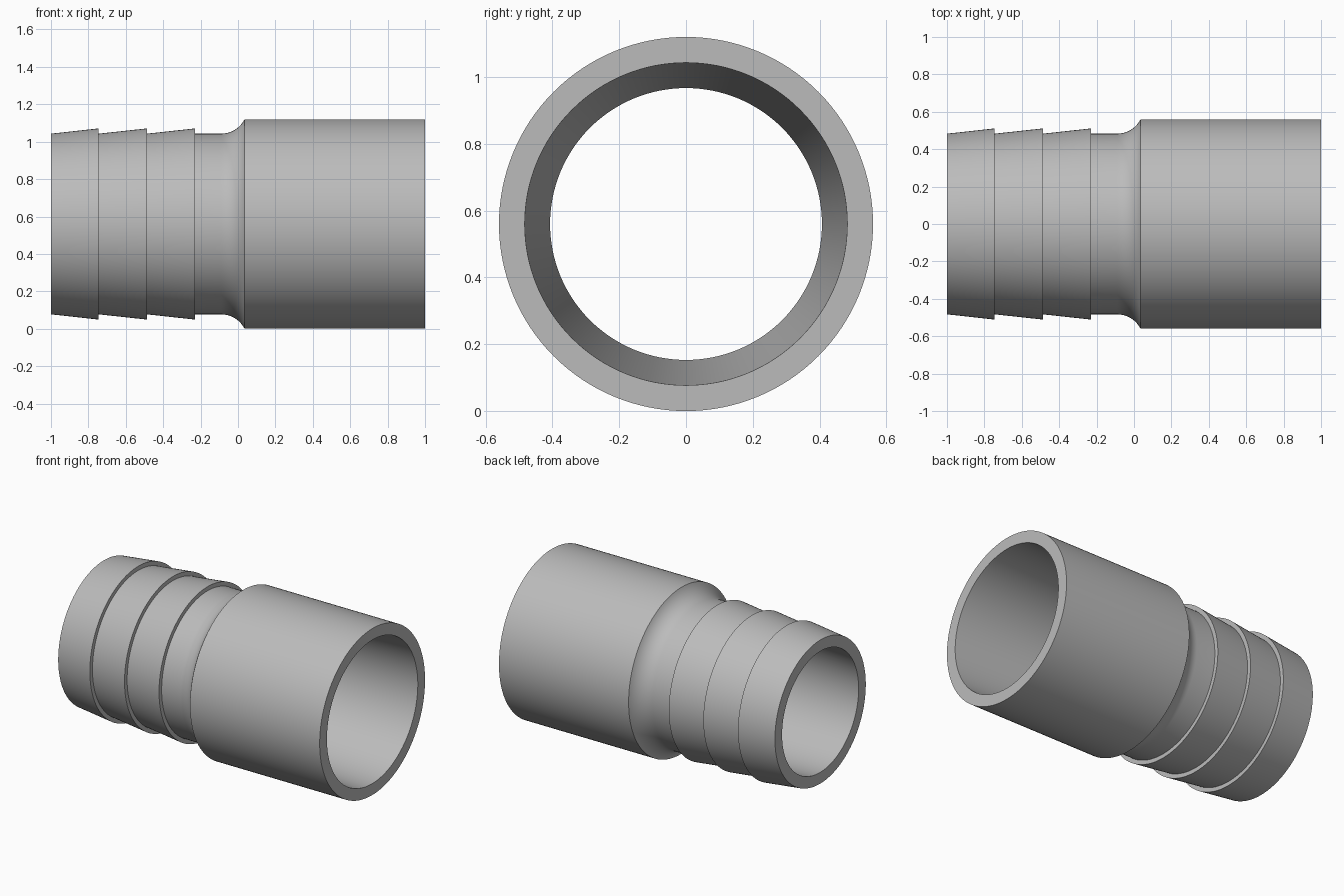
import bpy
import bmesh
import math
from mathutils import Matrix, Vector

SEGMENTS = 128
AXIS_HEIGHT = 0.56
WIDE, NARROW = 0.56, 0.483      # outer radii of socket and hose end
BARB = 0.511                    # radius of each barb ridge

cube = bpy.data.objects.get("Cube")
if cube:
    bpy.data.objects.remove(cube, do_unlink=True)

# Plain grey plastic
grey = bpy.data.materials.new("grey_plastic")
grey.use_nodes = True
colour = (0.5, 0.5, 0.5, 1)
grey.diffuse_color = colour
grey.node_tree.nodes["Principled BSDF"].inputs["Base Color"].default_value = colour

# Profile as (x, radius): three barbs on the hose end
profile = []
ridges = [-1.0, -0.745, -0.487, -0.23]
for start, end in zip(ridges, ridges[1:]):
    profile += [(start, NARROW), (end, BARB)]
profile.append((ridges[-1], NARROW))

# Concave fillet from the neck up to the socket
fillet_start, fillet_end = -0.09, 0.035
dx, dr = fillet_end - fillet_start, WIDE - NARROW
radius = (dx * dx + dr * dr) / (2 * dr)
sweep = math.asin(dx / radius)
for i in range(13):
    a = sweep * i / 12
    profile.append((fillet_start + radius * math.sin(a),
                    NARROW + radius * (1 - math.cos(a))))

# Socket wall and gently tapered bore
profile += [(1, WIDE), (1, 0.483), (-1, 0.407)]

# Revolve the closed profile about the x axis
bm = bmesh.new()
verts = [bm.verts.new((x, 0, r)) for x, r in profile]
edges = [bm.edges.new((v, verts[(i + 1) % len(verts)])) for i, v in enumerate(verts)]
bmesh.ops.spin(bm, geom=verts + edges, cent=Vector(), axis=(1, 0, 0),
               angle=math.tau, steps=SEGMENTS, use_merge=True)
bmesh.ops.remove_doubles(bm, verts=bm.verts, dist=0.0001)
bmesh.ops.recalc_face_normals(bm, faces=bm.faces)
bmesh.ops.transform(bm, matrix=Matrix.Translation((0, 0, AXIS_HEIGHT)), verts=bm.verts)

mesh = bpy.data.meshes.new("hose_adapter")
bm.to_mesh(mesh)
bm.free()
mesh.materials.append(grey)
adapter = bpy.data.objects.new("hose_adapter", mesh)
bpy.context.collection.objects.link(adapter)

# Smooth round walls, sharp rims and ridges
bpy.ops.object.select_all(action="DESELECT")
adapter.select_set(True)
bpy.context.view_layer.objects.active = adapter
bpy.ops.object.shade_smooth_by_angle(angle=math.radians(30))
